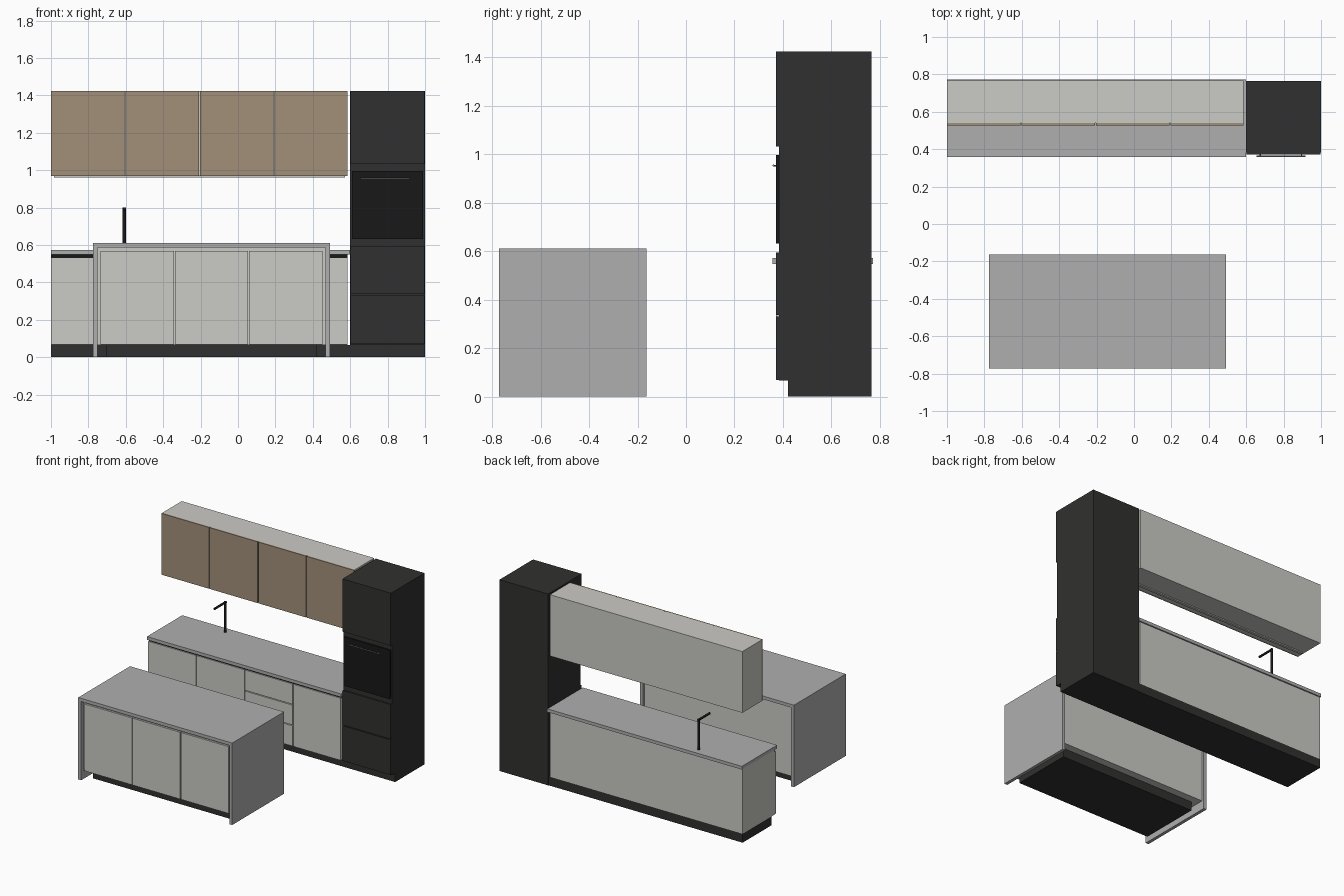
import bpy, bmesh
from mathutils import Vector

if "Cube" in bpy.data.objects:
    bpy.data.objects.remove(bpy.data.objects["Cube"])


def mat(name, r, g, b):
    m = bpy.data.materials.new(name)
    m.diffuse_color = (r, g, b, 1)
    m.use_nodes = True
    m.node_tree.nodes["Principled BSDF"].inputs["Base Color"].default_value = m.diffuse_color
    return m


LIGHT = mat("warm_white", 0.60, 0.595, 0.565)
STONE = mat("grey_stone", 0.43, 0.43, 0.43)
DARK = mat("charcoal", 0.03, 0.03, 0.029)
BLACK = mat("black", 0.009, 0.009, 0.009)
WOOD = mat("light_wood", 0.36, 0.28, 0.195)
STEEL = mat("steel", 0.2, 0.2, 0.2)


def finish(bm, name, m):
    me = bpy.data.meshes.new(name)
    bm.to_mesh(me)
    bm.free()
    me.materials.append(m)
    ob = bpy.data.objects.new(name, me)
    bpy.context.collection.objects.link(ob)
    return ob


def box(name, x, y, z, m):
    """Box from (min, max) ranges on each axis."""
    bm = bmesh.new()
    bmesh.ops.create_cube(bm, size=1)
    for v in bm.verts:
        v.co = [r[0] if c < 0 else r[1] for c, r in zip(v.co, (x, y, z))]
    return finish(bm, name, m)


def rod(name, a, b, r, m, sides=16):
    """Cylinder between two points."""
    a, b = Vector(a), Vector(b)
    bm = bmesh.new()
    bmesh.ops.create_cone(bm, cap_ends=True, segments=sides, radius1=r, radius2=r, depth=(b - a).length)
    rot = (b - a).to_track_quat('Z', 'Y')
    for v in bm.verts:
        v.co = rot @ v.co + (a + b) / 2
    ob = finish(bm, name, m)
    bpy.context.view_layer.objects.active = ob
    ob.select_set(True)
    bpy.ops.object.shade_smooth_by_angle()
    ob.select_set(False)
    return ob


GAP = 0.003


def fronts(name, edges, y, z, m):
    """Row of door panels between successive x edges."""
    for i, (a, b) in enumerate(zip(edges, edges[1:])):
        box(f"{name}_{i + 1}", (a + GAP, b - GAP), y, z, m)


RUN = [-1.003, -0.605, -0.205, 0.193, 0.588]

# Wall base run
box("base_plinth", (-1, 0.6), (0.42, 0.762), (0, 0.066), DARK)
box("base_carcass", (-1, 0.585), (0.386, 0.762), (0.066, 0.55), LIGHT)
box("base_grip_channel", (-1, 0.585), (0.38, 0.3865), (0.531, 0.55), BLACK)
box("base_worktop", (-1, 0.6), (0.357, 0.772), (0.548, 0.572), STONE)
Z0, Z1 = 0.068, 0.531
fronts("base_door_left", RUN[:3], (0.372, 0.386), (Z0, Z1), LIGHT)
fronts("base_door_right", RUN[3:], (0.372, 0.386), (Z0, Z1), LIGHT)
step = (Z1 - Z0) / 3
for i in range(3):
    fronts(f"base_drawer_{i + 1}", RUN[2:4], (0.372, 0.386),
           (Z0 + i * step + (GAP if i else 0), Z0 + (i + 1) * step - (GAP if i < 2 else 0)), LIGHT)

# Tap
rod("tap_post", (-0.608, 0.72, 0.572), (-0.608, 0.72, 0.8), 0.009, BLACK)
rod("tap_spout", (-0.608, 0.727, 0.793), (-0.608, 0.59, 0.793), 0.008, BLACK)

# Upper cabinets
box("upper_carcass", (-1, 0.585), (0.539, 0.766), (0.968, 1.424), LIGHT)
box("upper_light_strip", (-0.985, 0.572), (0.575, 0.595), (0.96, 0.968), LIGHT)
fronts("upper_door", RUN, (0.527, 0.539), (0.968, 1.424), WOOD)

# Tall oven tower
box("tower_plinth", (0.6, 1), (0.42, 0.765), (0, 0.066), DARK)
box("tower_carcass", (0.6, 1), (0.383, 0.765), (0.066, 1.424), DARK)
for name, z in (("tower_drawer_lower", (0.07, 0.331)), ("tower_drawer_upper", (0.337, 0.594)),
                ("tower_door_top", (1.032, 1.424))):
    box(name, (0.602, 0.998), (0.371, 0.383), z, DARK)
box("oven_front", (0.61, 0.99), (0.371, 0.384), (0.632, 0.996), BLACK)
rod("oven_handle", (0.655, 0.361, 0.953), (0.916, 0.361, 0.953), 0.004, STEEL)
for i, x in enumerate((0.675, 0.896)):
    rod(f"oven_handle_mount_{i + 1}", (x, 0.361, 0.953), (x, 0.372, 0.953), 0.003, STEEL, 8)

# Island
box("island_plinth", (-0.705, 0.423), (-0.70, -0.237), (0, 0.066), DARK)
box("island_carcass", (-0.751, 0.469), (-0.743, -0.18), (0.066, 0.586), LIGHT)
fronts("island_door", [-0.738, -0.34, 0.056, 0.456], (-0.757, -0.743), (0.069, 0.567), LIGHT)
box("island_worktop", (-0.775, 0.493), (-0.772, -0.163), (0.586, 0.61), STONE)
for name, x in (("left", (-0.775, -0.751)), ("right", (0.469, 0.493))):
    box(f"island_side_{name}", x, (-0.772, -0.163), (0, 0.586), STONE)
